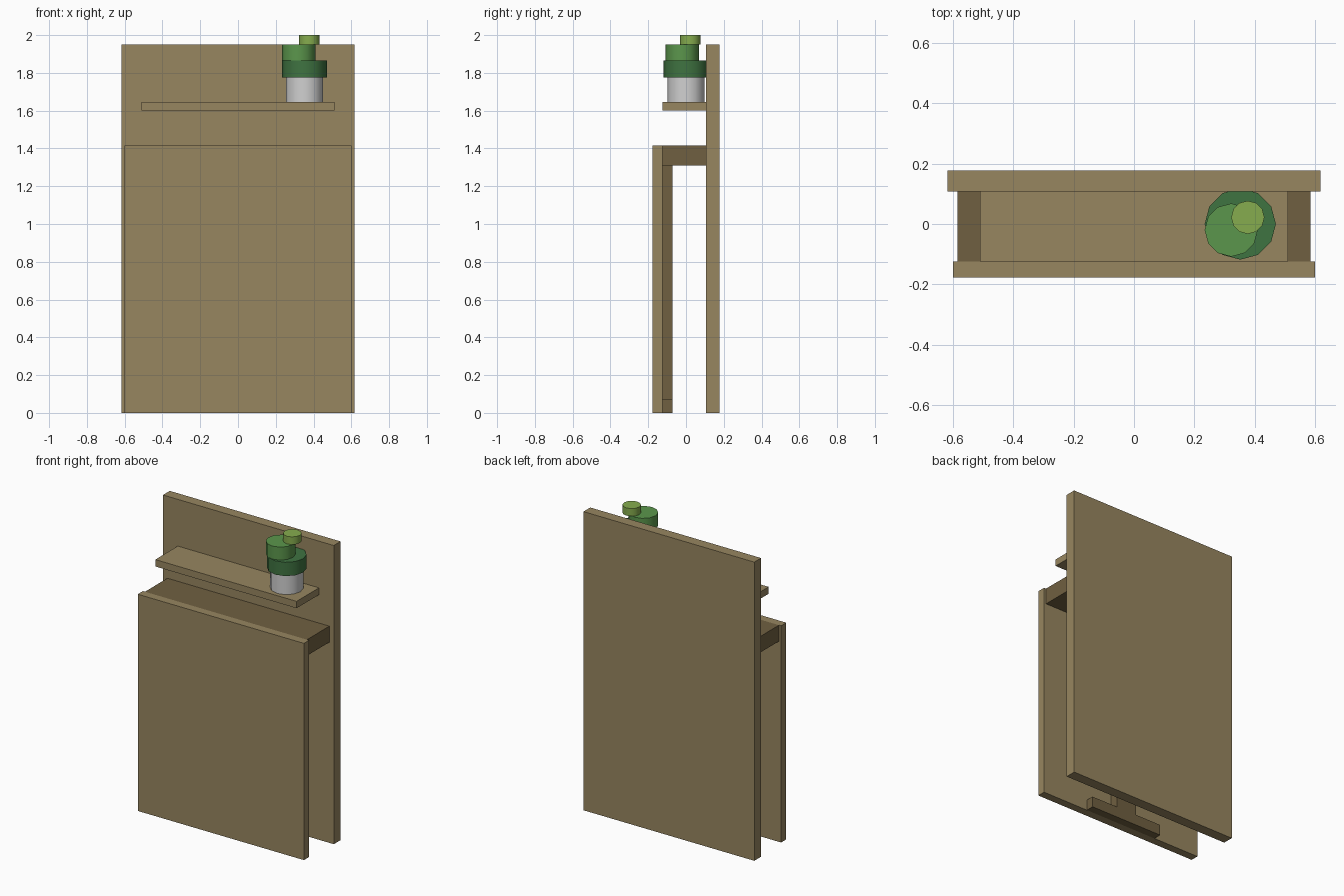
import bpy

if "Cube" in bpy.data.objects:
    bpy.data.objects.remove(bpy.data.objects["Cube"])


def material(name, srgb):
    """Flat colour given as 0-255 sRGB, stored as linear."""
    mat = bpy.data.materials.new(name)
    lin = [((c / 255 + 0.055) / 1.055) ** 2.4 for c in srgb]
    mat.diffuse_color = (*lin, 1)
    mat.use_nodes = True
    mat.node_tree.nodes["Principled BSDF"].inputs["Base Color"].default_value = mat.diffuse_color
    return mat


wood = material("light_wood", (151, 134, 96))
dark_wood = material("dark_wood", (112, 96, 65))
ceramic = material("pale_grey", (208, 208, 208))
dark_green = material("dark_green", (63, 115, 65))
mid_green = material("mid_green", (91, 150, 76))
lime = material("lime_green", (134, 172, 78))


def box(name, x, y, z, mat):
    """Box from (min, max) ranges on each axis."""
    bpy.ops.mesh.primitive_cube_add(
        size=1, location=[sum(r) / 2 for r in (x, y, z)])
    ob = bpy.context.object
    ob.name = name
    ob.scale = [r[1] - r[0] for r in (x, y, z)]
    bpy.ops.object.transform_apply(location=False, rotation=False, scale=True)
    ob.data.materials.append(mat)


def disc(name, x, y, z, radius, mat):
    """Upright low-poly cylinder over a z range."""
    bpy.ops.mesh.primitive_cylinder_add(
        vertices=12, radius=radius, depth=z[1] - z[0],
        location=(x, y, sum(z) / 2))
    ob = bpy.context.object
    ob.name = name
    ob.data.materials.append(mat)
    bpy.ops.object.shade_smooth_by_angle(angle=0.6)


# Panels
box("back_panel", (-0.617, 0.617), (0.107, 0.177), (0, 1.95), wood)
box("front_panel", (-0.6, 0.6), (-0.177, -0.124), (0, 1.415), wood)

# Beam joining the panels, and the stand behind the front panel
box("top_beam", (-0.585, 0.585), (-0.124, 0.107), (1.31, 1.415), dark_wood)
box("stand_post", (-0.075, 0.075), (-0.124, -0.071), (0.07, 1.31), dark_wood)
box("stand_foot", (-0.265, 0.265), (-0.124, -0.071), (0, 0.07), dark_wood)

# Shelf with potted plant
box("shelf", (-0.51, 0.51), (-0.124, 0.107), (1.6, 1.645), wood)
disc("pot", 0.352, 0, (1.645, 1.775), 0.099, ceramic)
disc("lower_leaves", 0.352, 0, (1.775, 1.865), 0.118, dark_green)
disc("middle_leaves", 0.322, -0.02, (1.865, 1.95), 0.088, mid_green)
disc("top_leaves", 0.377, 0.022, (1.95, 2.0), 0.055, lime)
